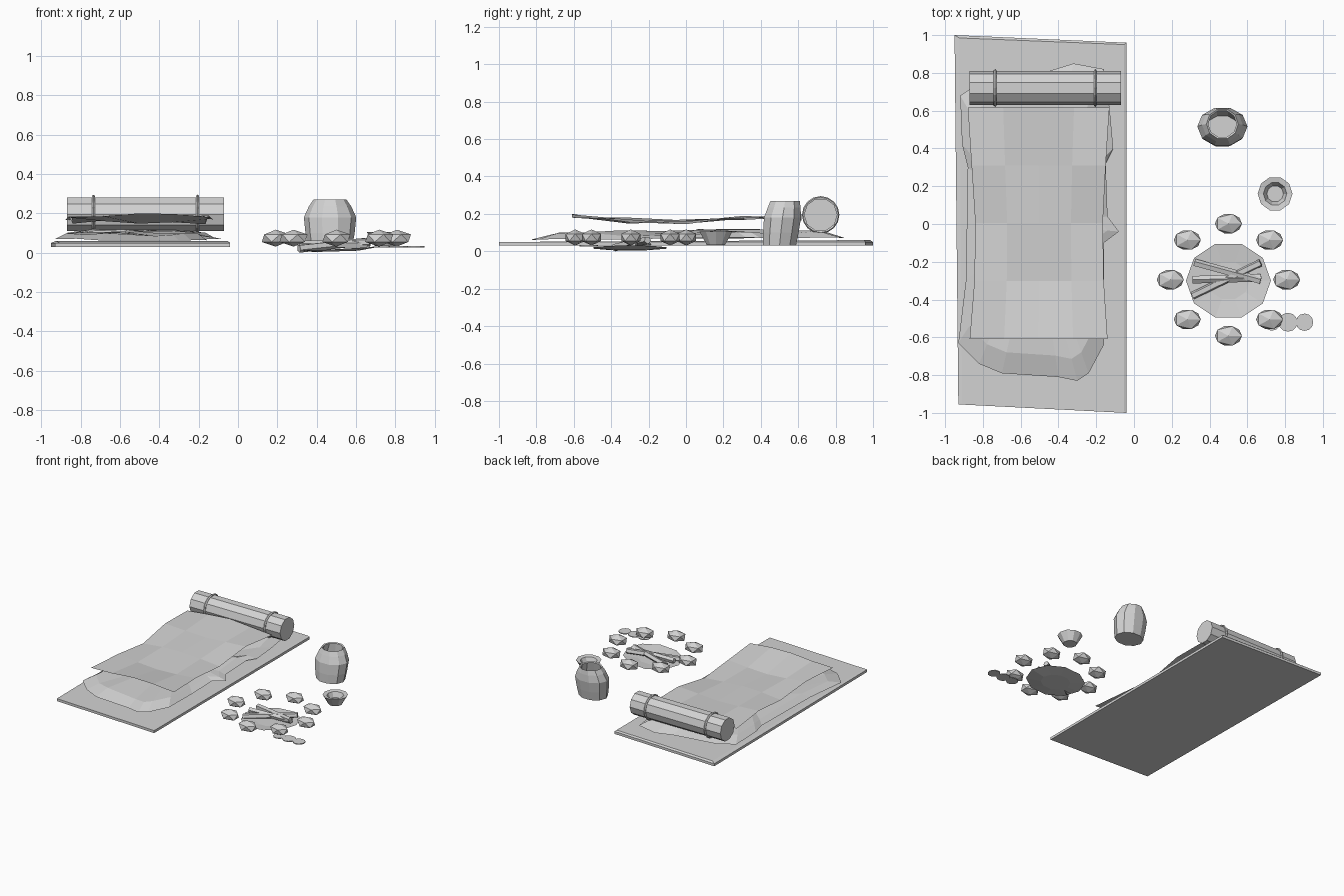
import bpy, bmesh, math, random
from mathutils import Vector

if "Cube" in bpy.data.objects:
    bpy.data.objects.remove(bpy.data.objects["Cube"])

random.seed(4)
GREY = bpy.data.materials.new("plain grey")
GREY.diffuse_color = (0.65, 0.65, 0.65, 1)
GREY.use_nodes = True
GREY.node_tree.nodes["Principled BSDF"].inputs["Base Color"].default_value = GREY.diffuse_color


def make(name, bm, recalc=True):
    if recalc:
        bmesh.ops.recalc_face_normals(bm, faces=bm.faces)
    me = bpy.data.meshes.new(name)
    bm.to_mesh(me)
    bm.free()
    me.materials.append(GREY)
    ob = bpy.data.objects.new(name, me)
    bpy.context.collection.objects.link(ob)
    return ob


def loft(name, rings, cap_start=False, cap_end=False, recalc=True):
    """Join closed rings of points with quads."""
    bm = bmesh.new()
    vs = [[bm.verts.new(p) for p in r] for r in rings]
    n = len(vs[0])
    for a, b in zip(vs, vs[1:]):
        for i in range(n):
            j = (i + 1) % n
            bm.faces.new((a[i], a[j], b[j], b[i]))
    if cap_start:
        bm.faces.new(vs[0][::-1])
    if cap_end:
        bm.faces.new(vs[-1])
    return make(name, bm, recalc)


def ring(x, y, z, rx, ry, n):
    return [(x + rx * math.cos(2 * math.pi * i / n),
             y + ry * math.sin(2 * math.pi * i / n), z) for i in range(n)]


def rod(name, a, b, r, n, turn=0.0):
    """Straight n-sided bar from a to b."""
    a, b = Vector(a), Vector(b)
    d = (b - a).normalized()
    s = d.cross(Vector((0, 0, 1))).normalized()
    u = s.cross(d)
    rings = []
    for p in (a, b):
        rings.append([p + r * (s * math.cos(turn + 2 * math.pi * i / n) +
                               u * math.sin(turn + 2 * math.pi * i / n)) for i in range(n)])
    return loft(name, rings, True, True)


# ground mat: slightly skewed slab with bevelled top
mat = [(-0.93, -0.955), (-0.04, -1.0), (-0.04, 0.96), (-0.95, 1.0)]
inset = [(0.02, 0.01), (-0.012, 0.01), (-0.012, -0.01), (0.025, -0.015)]
low = [(x, y, 0.03) for x, y in mat]
mid = [(x, y, 0.05) for x, y in mat]
top = [(x + a, y + b, 0.055 + 0.005 * y) for (x, y), (a, b) in zip(mat, inset)]
loft("ground_mat", [low, mid, top], True, True)

# animal hide: ragged outline rising to a soft middle
outline = [(-0.45, 0.81), (-0.32, 0.85), (-0.16, 0.82), (-0.13, 0.62), (-0.11, 0.40),
           (-0.15, 0.32), (-0.14, 0.04), (-0.08, -0.04), (-0.16, -0.10), (-0.16, -0.35),
           (-0.16, -0.64), (-0.24, -0.79), (-0.30, -0.83), (-0.40, -0.81), (-0.70, -0.79),
           (-0.82, -0.74), (-0.93, -0.63), (-0.89, -0.30), (-0.88, 0.30), (-0.91, 0.42),
           (-0.92, 0.68), (-0.80, 0.76)]
hide = []
for k, z, amp in ((1.0, 0.066, 0.006), (0.86, 0.09, 0.012), (0.55, 0.10, 0.012), (0.15, 0.105, 0.004)):
    hide.append([(-0.52 + (x + 0.52) * k, y * k, z + random.uniform(-amp, amp) + (0.01 if y > 0.3 else 0))
                 for x, y in outline])
loft("animal_hide", hide, False, True, False)

# blanket: wavy 4 x 4 sheet, waisted in the middle
heights = [(.18, .185, .20, .197, .18), (.18, .16, .148, .155, .17), (.148, .165, .17, .16, .145),
           (.185, .175, .168, .18, .19), (.165, .185, .20, .185, .17)]
sides = [(-0.87, -0.14), (-0.845, -0.16), (-0.84, -0.165), (-0.86, -0.15), (-0.88, -0.13)]
bm = bmesh.new()
grid = []
for r, (zs, (x0, x1)) in enumerate(zip(heights, sides)):
    grid.append([bm.verts.new((x0 + (x1 - x0) * c / 4, -0.61 + 0.307 * r, z)) for c, z in enumerate(zs)])
for r in range(4):
    for c in range(4):
        bm.faces.new((grid[r][c], grid[r][c + 1], grid[r + 1][c + 1], grid[r + 1][c]))
make("blanket", bm, False)

# bedroll with two tie straps
rod("bedroll", (-0.87, 0.72, 0.195), (-0.07, 0.72, 0.195), 0.09, 10)
for i, x in enumerate((-0.735, -0.205)):
    bpy.ops.mesh.primitive_torus_add(major_segments=16, minor_segments=5, major_radius=0.092,
                                     minor_radius=0.008, location=(x, 0.72, 0.195),
                                     rotation=(0, math.pi / 2, 0))
    ob = bpy.context.object
    ob.name = f"bedroll_strap_{i + 1}"
    ob.data.materials.append(GREY)

# water pot: oval body, open at the top
pot = [(0.50, 0.03, 0.113, 0.093), (0.507, 0.10, 0.125, 0.10), (0.516, 0.18, 0.133, 0.104),
       (0.525, 0.235, 0.108, 0.092), (0.53, 0.27, 0.084, 0.082), (0.53, 0.265, 0.075, 0.072),
       (0.52, 0.18, 0.10, 0.08), (0.505, 0.05, 0.09, 0.07)]
loft("water_pot", [ring(0.468, y, z, rx, ry, 10) for y, z, rx, ry in pot], True, True)

# bowl
bowl = [(0.052, 0.035), (0.092, 0.105), (0.062, 0.10), (0.044, 0.06)]
loft("bowl", [ring(0.747, 0.16, z, r, r, 10) for r, z in bowl], True, True)

# ring of hearth stones
for i in range(8):
    a = math.pi / 4 * i
    bm = bmesh.new()
    bmesh.ops.create_icosphere(bm, subdivisions=1, radius=1)
    for v in bm.verts:
        v.co = (0.5 + 0.308 * math.cos(a) + v.co.x * 0.08,
                -0.295 + 0.297 * math.sin(a) + v.co.y * 0.06, 0.074 + v.co.z * 0.043)
    make(f"hearth_stone_{i + 1}", bm)

# ash bed: shallow dished sheet
ash = []
for k, z in ((1.0, 0.012), (0.5, 0.004)):
    r = ring(0.5, -0.3, z, 0.225 * k, 0.205 * k, 10)
    ash.append([(x, y, z + 0.018 * k * max(0, (x - 0.4) / 0.3)) for x, y, z in r])
loft("ash_bed", ash, False, True, False)

# crossed firewood
logs = [((0.31, -0.295, 0.04), (0.67, -0.285, 0.045)),
        ((0.32, -0.205, 0.035), (0.67, -0.30, 0.055)),
        ((0.31, -0.38, 0.021), (0.67, -0.205, 0.06))]
for i, (a, b) in enumerate(logs):
    rod(f"firewood_{i + 1}", a, b, 0.021, 5, 0.3 * i + math.pi / 2)

# spilled ash patches beside the hearth
for i, (x, r) in enumerate(((0.73, 0.045), (0.815, 0.05), (0.903, 0.046))):
    rings = [ring(x, -0.52, z, r, r, 12) for z in (0.027, 0.032 + 0.001 * i)]
    loft(f"spilled_ash_{i + 1}", rings, True, True)
